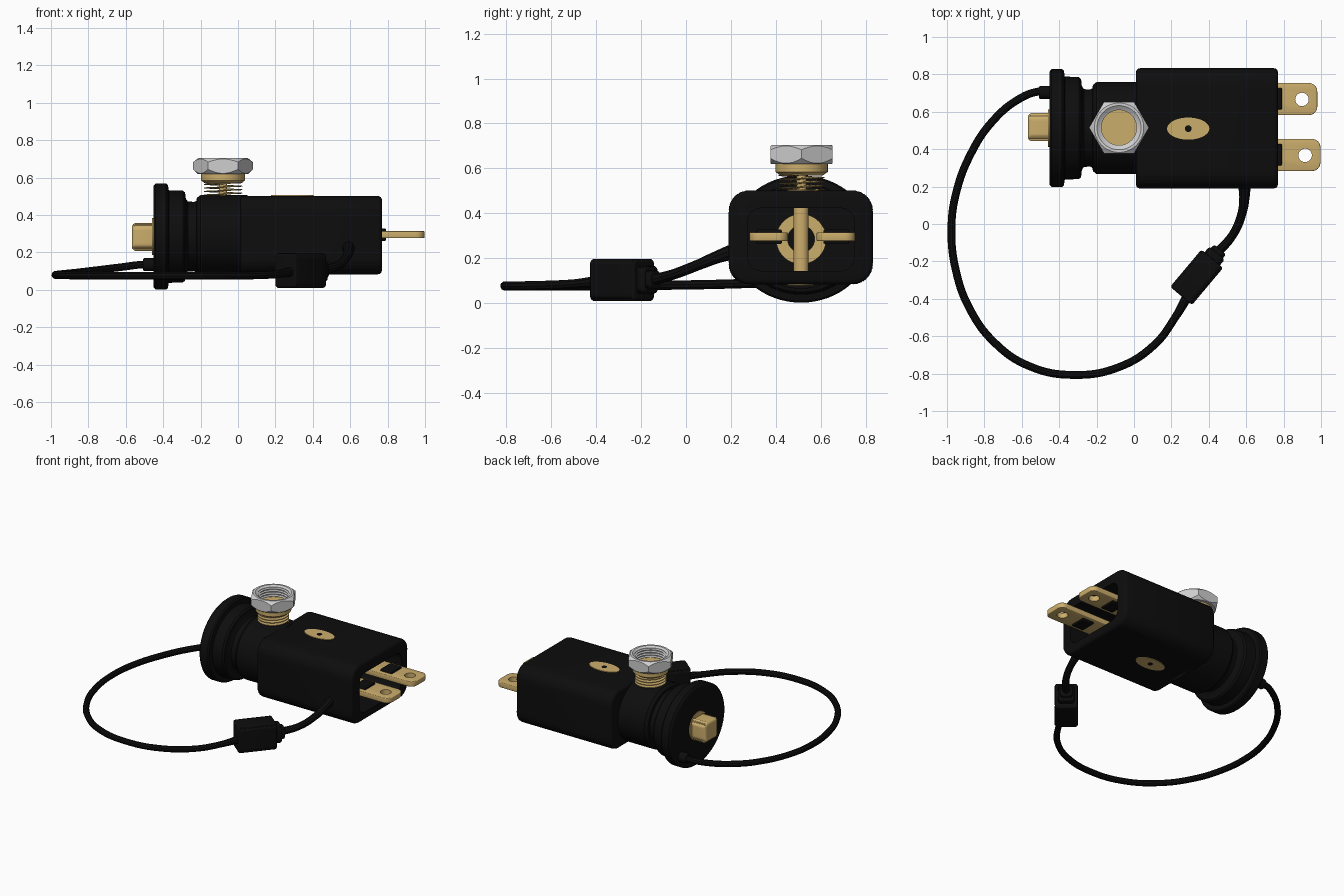
import bpy, bmesh, math
from mathutils import Vector, Matrix

if "Cube" in bpy.data.objects:
    bpy.data.objects.remove(bpy.data.objects["Cube"])


def material(name, rgb):
    m = bpy.data.materials.new(name)
    m.diffuse_color = (*rgb, 1)
    m.use_nodes = True
    m.node_tree.nodes["Principled BSDF"].inputs["Base Color"].default_value = m.diffuse_color
    return m


BLACK = material("black_plastic", (0.004, 0.004, 0.004))
BRASS = material("brass", (0.60, 0.42, 0.15))
SILVER = material("silver_steel", (0.62, 0.62, 0.63))


def finish(ob, mat):
    ob.data.materials.clear()
    ob.data.materials.append(mat)
    bpy.ops.object.select_all(action='DESELECT')
    bpy.context.view_layer.objects.active = ob
    ob.select_set(True)
    bpy.ops.object.shade_smooth_by_angle(angle=math.radians(35))
    return ob


def from_bmesh(name, bm, mat):
    bmesh.ops.recalc_face_normals(bm, faces=bm.faces[:])
    me = bpy.data.meshes.new(name)
    bm.to_mesh(me)
    bm.free()
    ob = bpy.data.objects.new(name, me)
    bpy.context.collection.objects.link(ob)
    return finish(ob, mat)


def lathe(name, profile, axis, loc, mat, hollow=False, scale=(1, 1), seg=48):
    """Revolve (distance along axis, radius) points; hollow closes the profile into a ring."""
    bm = bmesh.new()
    rings = []
    for a, r in profile:
        ring = []
        for i in range(seg):
            t = 2 * math.pi * i / seg
            u, v = r * math.cos(t) * scale[0], r * math.sin(t) * scale[1]
            p = (a, u, v) if axis == 'X' else (u, v, a)
            ring.append(bm.verts.new(Vector(p) + Vector(loc)))
        rings.append(ring)
    pairs = list(zip(rings, rings[1:]))
    if hollow:
        pairs.append((rings[-1], rings[0]))
    else:
        bm.faces.new(rings[0])
        bm.faces.new(rings[-1])
    for p, q in pairs:
        for i in range(seg):
            j = (i + 1) % seg
            bm.faces.new((p[i], p[j], q[j], q[i]))
    return from_bmesh(name, bm, mat)


def rounded_box(name, lo, hi, axis, corner, edge, mat, turn=0):
    """Box with edges along one axis rounded by corner, and its end rims by edge."""
    lo, hi = Vector(lo), Vector(hi)
    size, mid = hi - lo, (lo + hi) / 2
    bm = bmesh.new()
    bmesh.ops.create_cube(bm, size=1)
    bmesh.ops.scale(bm, vec=size, verts=bm.verts)
    along = [e for e in bm.edges
             if abs((e.verts[0].co - e.verts[1].co)[axis]) > 1e-4]
    bmesh.ops.bevel(bm, geom=along, offset=corner, segments=6, profile=0.5, affect='EDGES')
    if edge:
        half = size[axis] / 2 - 1e-4
        rims = [e for e in bm.edges
                if all(abs(v.co[axis]) > half for v in e.verts)]
        bmesh.ops.bevel(bm, geom=rims, offset=edge, segments=3, profile=0.5, affect='EDGES')
    bm.transform(Matrix.Translation(mid) @ Matrix.Rotation(turn, 4, 'Z'))
    return from_bmesh(name, bm, mat)


def boolean(ob, other, operation, mat):
    mod = ob.modifiers.new("cut", 'BOOLEAN')
    mod.operation, mod.solver, mod.object = operation, 'EXACT', other
    bpy.context.view_layer.objects.active = ob
    bpy.ops.object.modifier_apply(modifier=mod.name)
    bpy.data.objects.remove(other)
    finish(ob, mat)


def cable(name, points, radii):
    cu = bpy.data.curves.new(name, 'CURVE')
    cu.dimensions = '3D'
    cu.bevel_depth, cu.bevel_resolution, cu.resolution_u = 1, 3, 8
    cu.use_fill_caps = True
    sp = cu.splines.new('BEZIER')
    sp.bezier_points.add(len(points) - 1)
    for bp, co, r in zip(sp.bezier_points, points, radii):
        bp.co, bp.radius = co, r
        bp.handle_left_type = bp.handle_right_type = 'AUTO'
    ob = bpy.data.objects.new(name, cu)
    bpy.context.collection.objects.link(ob)
    bpy.ops.object.select_all(action='DESELECT')
    bpy.context.view_layer.objects.active = ob
    ob.select_set(True)
    bpy.ops.object.convert(target='MESH')
    finish(bpy.context.view_layer.objects.active, BLACK)


CY, CZ = 0.513, 0.285   # main axis of the plug

# Hollow housing, open at the blade end
housing = rounded_box("housing", (0.01, 0.19, 0.083), (0.77, 0.833, 0.502), 0, 0.09, 0.022, BLACK)
cavity = rounded_box("cavity_cutter", (0.2, 0.275, 0.143), (0.9, 0.75, 0.423), 0, 0.06, 0, BLACK)
boolean(housing, cavity, 'DIFFERENCE', BLACK)

# Oval flange, step, neck and collar
lathe("flange_and_collar",
      [(-.453, .295), (-.45, .305), (-.44, .315), (-.385, .315), (-.375, .307), (-.37, .275),
       (-.295, .273), (-.283, .262), (-.279, .225), (-.268, .208), (-.235, .206), (-.222, .213),
       (-.22, .23), (-.20, .246), (.05, .246)],
      'X', (0, CY, CZ), BLACK, scale=(1, 0.9), seg=64)

# Brass plug and disc on the flange face
lathe("plug_disc", [(-.459, .1), (-.44, .1)], 'X', (0, CY, CZ), BRASS)
rounded_box("square_plug", (-.568, .447, .213), (-.42, .588, .353), 0, 0.022, 0.018, BRASS)

# Flat blades with holes
for side, y0, tip in (("rear", 0.582, 0.98), ("front", 0.283, 0.997)):
    blade = rounded_box(side + "_blade", (0.21, y0, 0.276), (tip, y0 + 0.172, 0.314), 2, 0.045, 0.005, BRASS)
    hole = lathe("hole_cutter", [(0.2, .036), (0.4, .036)], 'Z', (tip - 0.082, y0 + 0.084, 0), BRASS, seg=32)
    boolean(blade, hole, 'DIFFERENCE', BRASS)
    rounded_box(side + "_blade_sleeve", (0.7, y0 + 0.03, 0.262), (0.79, y0 + 0.145, 0.328), 0, 0.01, 0.004, BLACK)

# Contact post and ring inside the cavity
rounded_box("contact_post", (0.26, .48, .12), (0.33, .546, .45), 2, 0.03, 0, BRASS)
lathe("contact_ring", [(.19, .06), (.24, .06), (.24, .112), (.19, .112)], 'X',
      (0, CY, CZ), BRASS, hollow=True)

# Oval inlays above and below the housing
for side, z in (("top", 0.502), ("bottom", 0.083)):
    lathe(side + "_inlay", [(z - .004, 1), (z + .004, 1)], 'Z', (0.29, 0.51, 0), BRASS, scale=(.113, .059))
    lathe(side + "_inlay_hole", [(z - .0045, .018), (z + .0045, .018)], 'Z', (0.29, 0.51, 0), BLACK, seg=24)

# Threaded stem: thin helical ribbon around a slim core
SX, SY = -0.08, 0.515
bm = bmesh.new()
rows = []
for i in range(32 * 4 + 1):
    t = 2 * math.pi * i / 32
    z = 0.498 + 0.075 * i / 128
    rows.append([bm.verts.new((SX + r * math.cos(t), SY + r * math.sin(t), z + dz))
                 for r, dz in ((.02, -.004), (.103, -.002), (.103, .002), (.02, .004))])
for p, q in zip(rows, rows[1:]):
    for k in range(4):
        bm.faces.new((p[k], p[(k + 1) % 4], q[(k + 1) % 4], q[k]))
bm.faces.new(rows[0])
bm.faces.new(rows[-1])
from_bmesh("stem_thread", bm, BRASS)
lathe("stem_core", [(.45, .022), (.59, .022)], 'Z', (SX, SY, 0), BRASS, seg=16)
lathe("stem_collar", [(.568, .095), (.576, .105), (.584, .117), (.625, .117)], 'Z', (SX, SY, 0), BRASS)

# Hex nut with chamfered corners and inner thread
nut = lathe("hex_nut", [(.615, .16), (.706, .16)], 'Z', (SX, SY, 0), SILVER, seg=6)
blank = lathe("nut_blank", [(.62, .104), (.62, .136), (.648, .163), (.68, .163), (.705, .132), (.705, .118), (.695, .104)],
              'Z', (SX, SY, 0), SILVER, hollow=True, seg=64)
boolean(nut, blank, 'INTERSECT', SILVER)
for i in range(4):
    z = 0.632 + 0.018 * i
    lathe("nut_thread_%d" % (i + 1), [(z - .008, .108), (z, .094), (z + .008, .108)],
          'Z', (SX, SY, 0), SILVER, hollow=True)

# Cable loop with its boot at the flange
loop = [(-.43, .703, .135), (-.51, .708, .135), (-.62, .665, .122), (-.76, .545, .105),
        (-.87, .38, .092), (-.95, .17, .084), (-.976, -.03, .08), (-.952, -.25, .078),
        (-.88, -.45, .077), (-.75, -.63, .076), (-.56, -.76, .076), (-.32, -.807, .076),
        (-.08, -.765, .076), (.11, -.645, .078), (.22, -.50, .085), (.30, -.36, .1)]
cable("cable_loop", loop, [0.021] * 15 + [0.028])
lathe("cable_boot", [(-.508, .03), (-.5, .035), (-.43, .035)], 'X', (0, .703, .135), BLACK, seg=24)

# Inline connector and the lead into the housing
turn = math.radians(50)
along = Vector((math.cos(turn), math.sin(turn), 0))
mid = Vector((0.335, -0.285, 0.103))
for name, offset, half in (("connector_block", 0, (.13, .074, .092)),
                           ("connector_collar", .135, (.035, .052, .06)),
                           ("connector_tip", .175, (.02, .04, .04))):
    c, h = mid + along * offset, Vector(half)
    rounded_box(name, c - h, c + h, 0, 0.02, 0.012, BLACK, turn)
cable("housing_lead", [(.44, -.16, .1), (.53, -.055, .128), (.578, .06, .172), (.59, .14, .205), (.59, .22, .232)],
      [.026, .023, .024, .028, .036])
